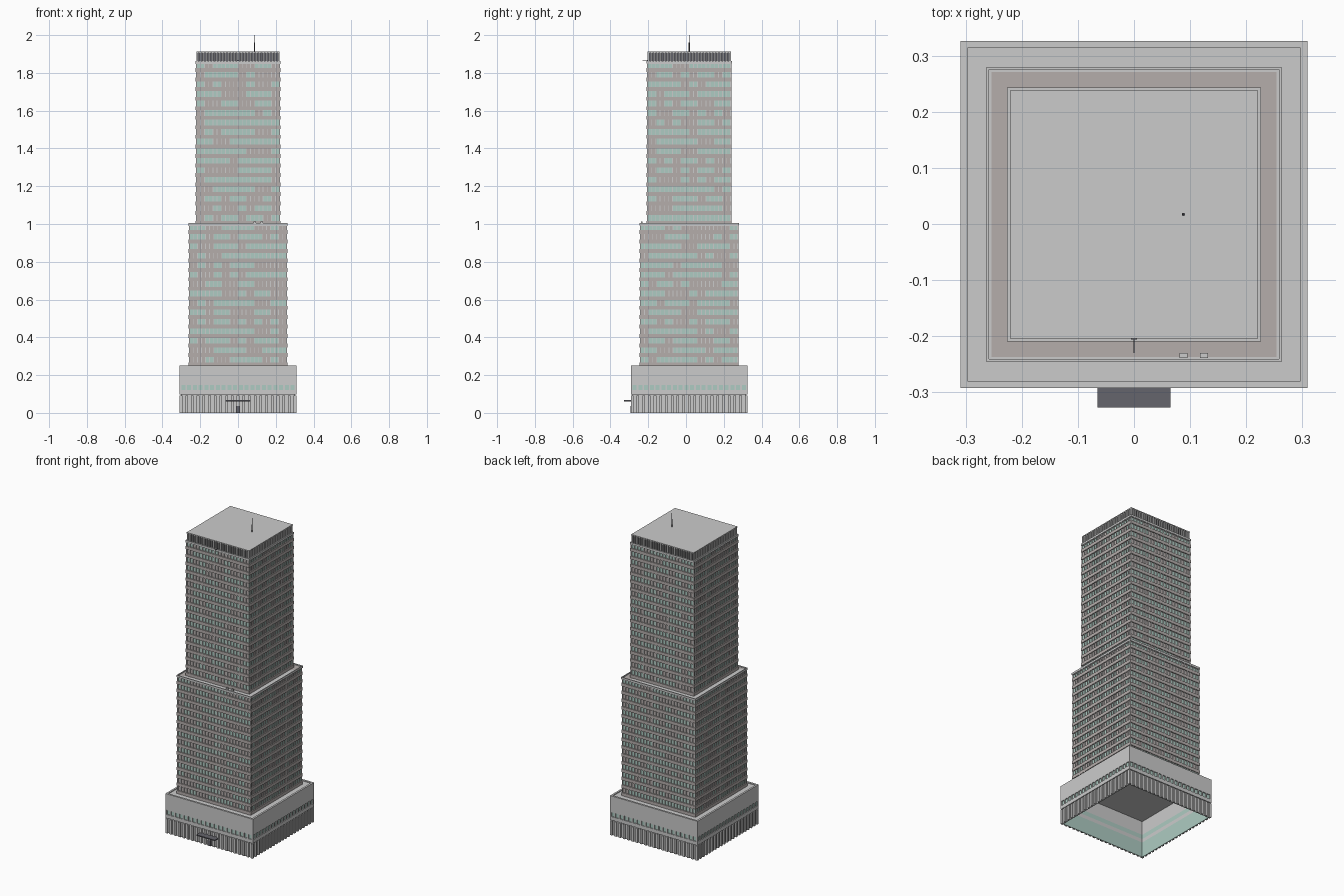
import bpy, bmesh, math, random
from mathutils import Matrix, Vector

if "Cube" in bpy.data.objects:
    bpy.data.objects.remove(bpy.data.objects["Cube"])

random.seed(4)
CY = 0.017                       # the tower axis sits slightly behind the origin


def material(name, rgb):
    m = bpy.data.materials.new(name)
    m.diffuse_color = (*rgb, 1)
    m.use_nodes = True
    m.node_tree.nodes["Principled BSDF"].inputs["Base Color"].default_value = m.diffuse_color
    return m


GLASS = material("green_glass", (0.42, 0.60, 0.54))
STONE = material("warm_panel", (0.46, 0.42, 0.41))
DARK = material("dark_metal", (0.13, 0.13, 0.15))


def box(bm, x0, x1, y0, y1, z0, z1, turn=0):
    """Box in tower-centred coordinates, turned by quarter turns."""
    m = (Matrix.Rotation(turn * math.pi / 2, 4, 'Z')
         @ Matrix.Translation(((x0 + x1) / 2, (y0 + y1) / 2, (z0 + z1) / 2))
         @ Matrix.Diagonal((x1 - x0, y1 - y0, z1 - z0, 1)))
    bmesh.ops.create_cube(bm, size=1, matrix=m)


def slab(bm, h, z0, z1):
    box(bm, -h, h, -h, h, z0, z1)


def ring(bm, h, t, z0, z1):
    """Square wall ring: outer half width h, thickness t."""
    for k in range(4):
        box(bm, -h, h - t, -h, -h + t, z0, z1, k)


def fins(bm, h, depth, width, n, z0, z1, shift=0.0):
    """Evenly spaced vertical fins on all four sides, outer faces at h."""
    for k in range(4):
        for i in range(n + 1):
            x = (-h + width / 2) + (2 * h - width) * (i + shift) / n
            if x < h:
                box(bm, x - width / 2, x + width / 2, -h, -h + depth, z0, z1, k)


def finish(bm, name, *mats):
    me = bpy.data.meshes.new(name)
    bm.to_mesh(me)
    bm.free()
    ob = bpy.data.objects.new(name, me)
    ob.location.y = CY
    for m in mats:
        me.materials.append(m)
    bpy.context.collection.objects.link(ob)
    return ob


def tower(name, h, z0, floors, bays, pitch=0.05, sill=0.02):
    top = z0 + floors * pitch
    g = h - 0.007                                # glass plane
    # solid core
    bm = bmesh.new()
    slab(bm, g - 0.001, z0, top)
    finish(bm, name + "_core", STONE)
    # projecting spandrel bands
    bm = bmesh.new()
    for f in range(floors):
        slab(bm, h, z0 + f * pitch, z0 + f * pitch + sill)
    finish(bm, name + "_spandrels", STONE)
    # window panes, some with blinds drawn
    bm = bmesh.new()
    for k in range(4):
        rot = Matrix.Rotation(k * math.pi / 2, 4, 'Z')
        for f in range(floors):
            a, b = z0 + f * pitch + sill, z0 + (f + 1) * pitch
            for i in range(bays):
                if i % 2 == 0:
                    blind = random.random() < 0.35
                x0, x1 = -g + 2 * g * i / bays, -g + 2 * g * (i + 1) / bays
                vs = [bm.verts.new(rot @ Vector(p)) for p in
                      ((x0, -g, a), (x1, -g, a), (x1, -g, b), (x0, -g, b))]
                bm.faces.new(vs).material_index = int(blind)
    finish(bm, name + "_windows", GLASS, STONE)
    # mullions
    bm = bmesh.new()
    fins(bm, h - 0.002, 0.006, 0.004, bays, z0, top)
    finish(bm, name + "_mullions")
    # roof and parapet
    bm = bmesh.new()
    slab(bm, h - 0.001, top - 0.008, top)
    ring(bm, h + 0.001, 0.005, top - 0.006, top + 0.007)
    finish(bm, name + "_parapet")


# ---- podium: hollow, open at the bottom
P = 0.309
bm = bmesh.new()
ring(bm, P, 0.012, 0.148, 0.252)
ring(bm, P, 0.012, 0.097, 0.12)
fins(bm, P, 0.009, 0.009, 20, 0.12, 0.148)
slab(bm, P - 0.005, 0.236, 0.247)
finish(bm, "podium_walls")
bm = bmesh.new()
ring(bm, P - 0.006, 0.006, 0.12, 0.148)
finish(bm, "podium_windows", GLASS)

# ground storey with closely spaced piers
bm = bmesh.new()
ring(bm, P - 0.008, 0.002, 0, 0.097)
fins(bm, P, 0.009, 0.014, 20, 0, 0.093)
finish(bm, "ground_piers")
bm = bmesh.new()
ring(bm, P - 0.010, 0.002, 0, 0.097)
finish(bm, "ground_glazing", GLASS)

# entrance door and canopy
bm = bmesh.new()
box(bm, -0.01, 0.01, -P - 0.001, -P + 0.01, 0, 0.036)
box(bm, -0.065, 0.065, -0.344, -P + 0.01, 0.061, 0.067)
finish(bm, "entrance_canopy", DARK)

# ---- two tower stages
tower("lower_tower", 0.262, 0.247, 15, 24)
tower("upper_tower", 0.225, 0.997, 17, 20, pitch=0.0505)

# ---- crown with louvre fins
bm = bmesh.new()
slab(bm, 0.212, 1.85, 1.906)
finish(bm, "crown_core", DARK)
bm = bmesh.new()
fins(bm, 0.22, 0.009, 0.008, 26, 1.858, 1.908)
slab(bm, 0.221, 1.906, 1.912)
finish(bm, "crown_louvres")

# roof mast
bm = bmesh.new()
for r, a, b in ((0.003, 1.91, 1.96), (0.0015, 1.96, 2.0)):
    bmesh.ops.create_cone(bm, cap_ends=True, segments=8, radius1=r, radius2=r, depth=b - a,
                          matrix=Matrix.Translation((0.088, 0, (a + b) / 2)))
finish(bm, "roof_mast", DARK)

# davit on the upper parapet, two rooftop units on the terrace
bm = bmesh.new()
box(bm, -0.001, 0.001, -0.247, -0.22, 1.866, 1.869)
box(bm, -0.005, 0.005, -0.223, -0.22, 1.86, 1.869)
finish(bm, "roof_davit", DARK)
bm = bmesh.new()
for x in (0.088, 0.125):
    box(bm, x - 0.007, x + 0.007, -0.256, -0.247, 0.996, 1.014)
finish(bm, "terrace_units")
